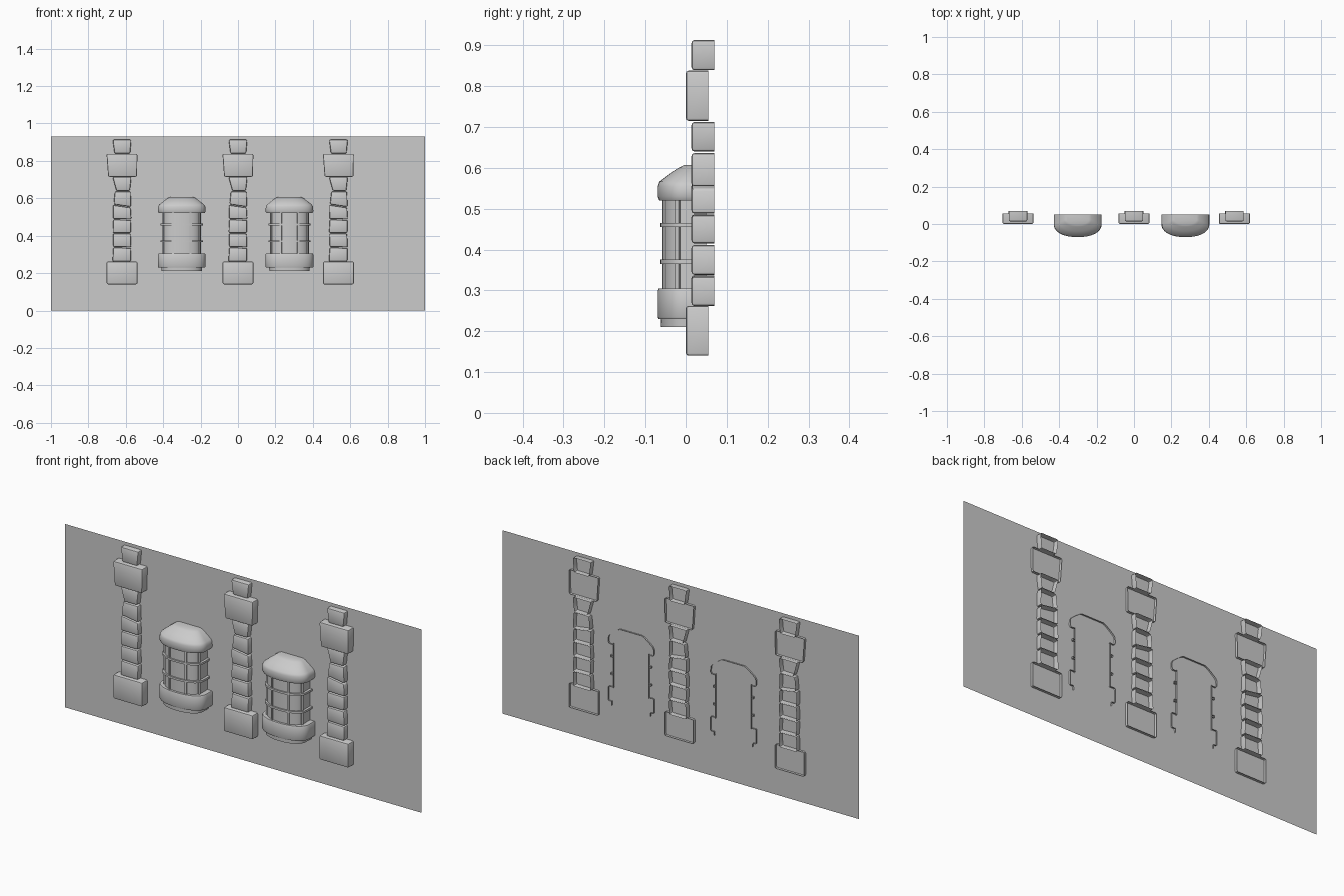
import bpy, bmesh, math
from mathutils import Vector

cube = bpy.data.objects.get("Cube")
if cube:
    bpy.data.objects.remove(cube, do_unlink=True)

stone = bpy.data.materials.new("light_grey_stone")
stone.use_nodes = True
GREY = (0.6, 0.6, 0.6, 1)
stone.diffuse_color = GREY
stone.node_tree.nodes["Principled BSDF"].inputs["Base Color"].default_value = GREY


def finish(bm, name, smooth=True):
    bmesh.ops.recalc_face_normals(bm, faces=bm.faces)
    mesh = bpy.data.meshes.new(name)
    bm.to_mesh(mesh)
    bm.free()
    mesh.materials.append(stone)
    obj = bpy.data.objects.new(name, mesh)
    bpy.context.collection.objects.link(obj)
    if smooth:
        bpy.ops.object.select_all(action='DESELECT')
        obj.select_set(True)
        bpy.context.view_layer.objects.active = obj
        bpy.ops.object.shade_smooth_by_angle(angle=math.radians(40))
    return obj


# Wall: a single thin sheet
WALL_Y = 0.042
bm = bmesh.new()
bm.faces.new([bm.verts.new((x, WALL_Y, z))
              for x, z in ((-1, 0), (1, 0), (1, 0.93), (-1, 0.93))])
wall = finish(bm, "wall", False)
if wall.data.polygons[0].normal.y > 0:
    wall.data.flip_normals()


# Pillars: stacked stones, open at the back, with rounded front edges
def stone_block(name, cx, outline, front, back):
    bm = bmesh.new()
    f = [bm.verts.new((cx + x, front, z)) for x, z in outline]
    b = [bm.verts.new((cx + x, back, z)) for x, z in outline]
    bm.faces.new(f)
    for i in range(4):
        j = (i + 1) % 4
        bm.faces.new((f[i], b[i], b[j], f[j]))
    edges = [e for e in bm.edges if not e.is_boundary]
    bmesh.ops.bevel(bm, geom=edges, offset=0.007, segments=2, profile=0.5,
                    affect='EDGES')
    finish(bm, name)


# left, right at bottom; left, right at top; bottom z left, right; top z left, right
SMALL = [
    (-.051, .047, -.047, .049, .262, .262, .337, .334),
    (-.047, .049, -.049, .046, .341, .338, .411, .411),
    (-.050, .047, -.047, .049, .415, .415, .486, .484),
    (-.048, .050, -.049, .046, .490, .488, .564, .550),
    (-.045, .048, -.038, .046, .568, .554, .636, .636),
    (-.030, .042, -.050, .050, .640, .640, .712, .712),
    (-.040, .043, -.050, .050, .839, .839, .913, .913),
]
BIG = [
    (-.082, .082, -.082, .082, .140, .140, .262, .262),
    (-.074, .080, -.083, .082, .715, .715, .838, .838),
]
for side, cx in (("right", -.62), ("middle", 0), ("left", .537)):
    for kind, rows, front, back in (("stone", SMALL, .014, .07),
                                    ("slab", BIG, 0, .055)):
        for n, (a, b, c, d, za, zb, zc, zd) in enumerate(rows):
            stone_block(f"{side}_pillar_{kind}_{n}", cx,
                        ((a, za), (b, zb), (d, zd), (c, zc)), front, back)


# Lanterns: D-shaped outlines lofted upward, open at the back
LAMP_BACK = 0.05


def d_outline(half, front, start=0.0, steps=24):
    pts = [(half, LAMP_BACK)]
    for i in range(steps + 1):
        t = math.pi * i / steps
        c, s = math.cos(t), math.sin(t)
        pts.append((half * math.copysign(abs(c) ** .9, c),
                    start - (start - front) * s ** .9))
    return pts + [(-half, LAMP_BACK)]


def loft(name, cx, layers, cap=False):
    bm = bmesh.new()
    rows = [[bm.verts.new((cx + x, y, z)) for x, y in d_outline(h, f, s)]
            for z, h, f, s in layers]
    for low, high in zip(rows, rows[1:]):
        for i in range(len(low) - 1):
            bm.faces.new((low[i], low[i + 1], high[i + 1], high[i]))
    if cap:
        bm.faces.new(rows[-1])
    finish(bm, name)


def bar(name, cx, x, half, front, z0, z1):
    # upright strip standing on the curved glass, turned to face outward
    x_n = x / half
    y = front * math.sqrt(max(0, 1 - x_n * x_n))
    out = Vector((x / half ** 2, y / front ** 2, 0)).normalized()
    side = Vector((-out.y, out.x, 0))
    base = Vector((cx + x, y, 0))
    bm = bmesh.new()
    rows = []
    for z in (z0, z1):
        rows.append([bm.verts.new(base + side * a + out * b + Vector((0, 0, z)))
                     for a, b in ((-.005, -.006), (-.005, .007),
                                  (.005, .007), (.005, -.006))])
    for i in range(3):
        bm.faces.new((rows[0][i], rows[0][i + 1], rows[1][i + 1], rows[1][i]))
    finish(bm, name, False)


for side, cx in (("right", -.301), ("left", .275)):
    loft(f"{side}_lantern_base", cx, [
        (.21, .107, -.062, 0), (.23, .109, -.063, 0), (.23, .125, -.068, 0),
        (.235, .128, -.07, 0), (.299, .128, -.07, 0), (.304, .125, -.068, 0),
        (.304, .098, -.055, 0)])
    loft(f"{side}_lantern_glass", cx,
         [(.30, .1, -.057, 0), (.525, .1, -.057, 0)])
    for n, z in enumerate((.37, .46)):
        loft(f"{side}_lantern_ring_{n}", cx, [
            (z - .005, .1, -.057, 0), (z - .005, .113, -.064, 0),
            (z + .005, .113, -.064, 0), (z + .005, .1, -.057, 0)])
    for n, x in enumerate((-.095, -.045, .045, .095)):
        bar(f"{side}_lantern_bar_{n}", cx, x, .1, -.057, .30, .522)
    loft(f"{side}_lantern_cap", cx, [
        (.52, .098, -.055, 0), (.52, .122, -.066, 0), (.53, .128, -.07, 0),
        (.555, .126, -.07, 0), (.566, .120, -.066, .002),
        (.587, .094, -.038, .012), (.602, .073, -.014, .022),
        (.607, .06, -.004, .026)], cap=True)
